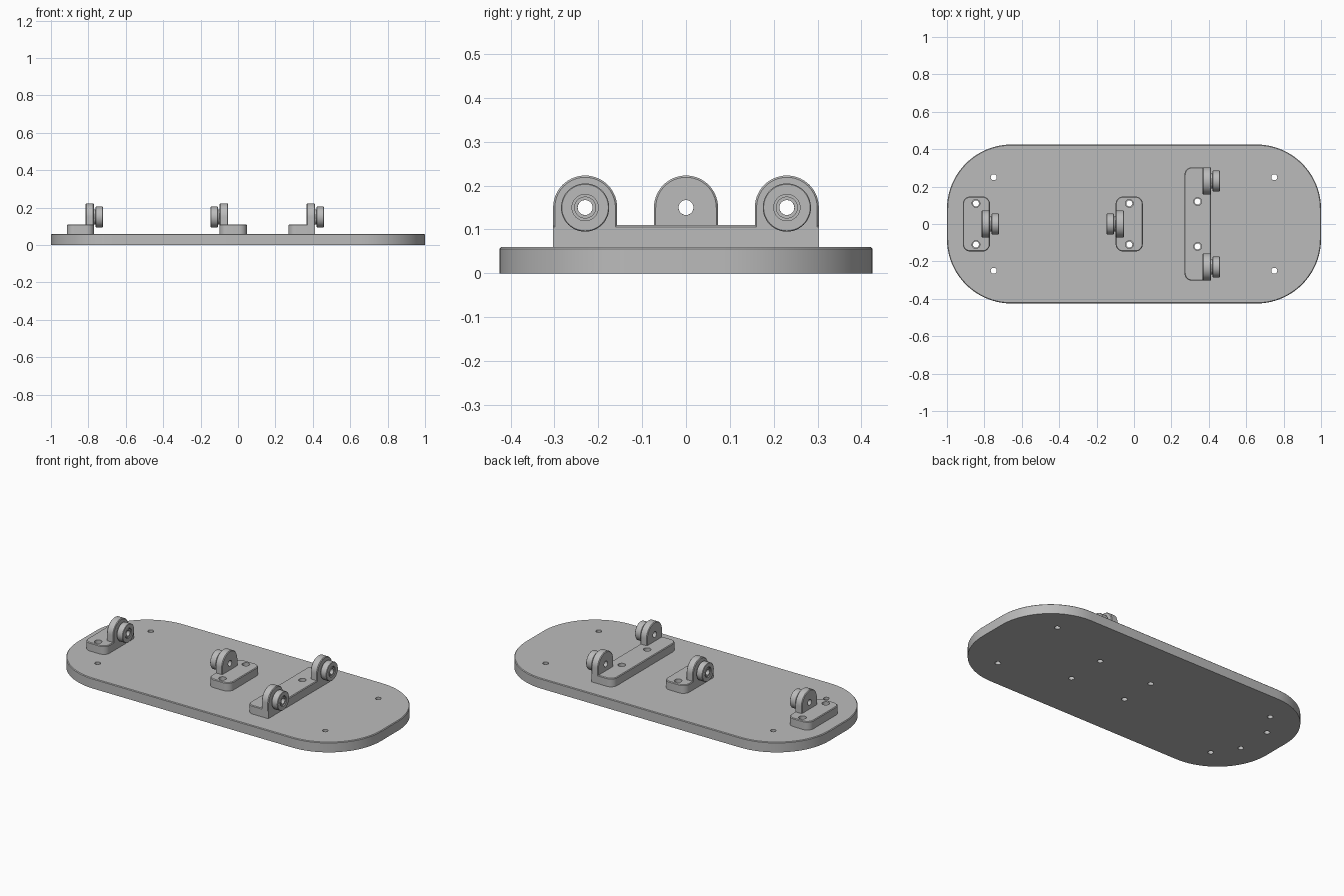
import bpy, bmesh, math
from mathutils import Matrix, Vector

cube = bpy.data.objects.get("Cube")
if cube:
    bpy.data.objects.remove(cube)

grey = bpy.data.materials.new("machined_grey")
grey.use_nodes = True
grey.diffuse_color = (0.5, 0.5, 0.5, 1)
grey.node_tree.nodes["Principled BSDF"].inputs["Base Color"].default_value = (0.5, 0.5, 0.5, 1)

PLATE_TOP, BASE_TOP, AXLE_Z = 0.06, 0.11, 0.15
TAB_R, TAB_W = 0.073, 0.045


def add_object(name, bm):
    bmesh.ops.recalc_face_normals(bm, faces=bm.faces)
    mesh = bpy.data.meshes.new(name)
    bm.to_mesh(mesh)
    bm.free()
    mesh.materials.append(grey)
    ob = bpy.data.objects.new(name, mesh)
    bpy.context.collection.objects.link(ob)
    return ob


def prism(name, outline, offset, depth, chamfer=0.004, both=False):
    """Extrude a closed 3D outline by a vector, chamfering its far rim (or both)."""
    bm = bmesh.new()
    depth = Vector(depth)
    start = Vector(offset)
    near = bm.faces.new([bm.verts.new(start + Vector(p)) for p in outline])
    ext = bmesh.ops.extrude_face_region(bm, geom=[near], use_keep_orig=True)["geom"]
    far = next(g for g in ext if isinstance(g, bmesh.types.BMFace))
    bmesh.ops.translate(bm, verts=far.verts[:], vec=depth)
    rim = list(far.edges) + (list(near.edges) if both else [])
    bmesh.ops.recalc_face_normals(bm, faces=bm.faces)
    bmesh.ops.bevel(bm, geom=rim, offset=chamfer, segments=1, affect='EDGES')
    return add_object(name, bm)


def rounded_rect(x0, x1, y0, y1, r_left, r_right, steps):
    pts = []
    corners = [(x1, y1, r_right), (x0, y1, r_left), (x0, y0, r_left), (x1, y0, r_right)]
    for i, (cx, cy, r) in enumerate(corners):
        sx, sy = (1 if cx == x1 else -1), (1 if cy == y1 else -1)
        for k in range(steps + 1 if r else 1):
            a = math.pi / 2 * (i + k / steps)
            px = cx - sx * r + r * math.cos(a)
            py = cy - sy * r + r * math.sin(a)
            pts.append((px, py, 0))
    return pts


def combine(target, other, operation):
    mod = target.modifiers.new("combine", 'BOOLEAN')
    mod.operation, mod.object, mod.solver = operation, other, 'EXACT'
    bpy.context.view_layer.objects.active = target
    bpy.ops.object.modifier_apply(modifier=mod.name)
    bpy.data.objects.remove(other)


def drill(target, centre, radius, length, axis='Z'):
    bm = bmesh.new()
    turn = Matrix.Rotation(math.pi / 2, 4, 'Y') if axis == 'X' else Matrix()
    bmesh.ops.create_cone(bm, cap_ends=True, segments=28, radius1=radius, radius2=radius,
                          depth=length, matrix=Matrix.Translation(centre) @ turn)
    cutter = add_object("drill_cutter", bm)
    cutter.hide_render = True
    combine(target, cutter, 'DIFFERENCE')


def smooth(ob):
    bpy.ops.object.select_all(action='DESELECT')
    ob.select_set(True)
    bpy.context.view_layer.objects.active = ob
    bpy.ops.object.shade_smooth_by_angle(angle=math.radians(25))


def roller(name, x, y, side):
    """Flanged bushing turned around the axle, open along its bore."""
    profile = [(0.017, 0), (0.04, 0), (0.04, 0.009), (0.053, 0.009), (0.055, 0.011),
               (0.055, 0.046), (0.053, 0.048), (0.03, 0.048), (0.03, 0.036),
               (0.025, 0.036), (0.025, 0.046), (0.017, 0.046)]
    bm = bmesh.new()
    verts = [bm.verts.new((x + side * d, y, AXLE_Z + r)) for r, d in profile]
    edges = [bm.edges.new((v, verts[(i + 1) % len(verts)])) for i, v in enumerate(verts)]
    bmesh.ops.spin(bm, geom=verts + edges, cent=(x, y, AXLE_Z), axis=(1, 0, 0),
                   angle=2 * math.pi, steps=48)
    bmesh.ops.remove_doubles(bm, verts=bm.verts, dist=1e-5)
    smooth(add_object(name, bm))


def bracket(name, outline, face_x, side, tab_ys, holes):
    """Foot with upright round-topped tabs; face_x is the side carrying the rollers."""
    body = prism(name, outline, (0, 0, PLATE_TOP), (0, 0, BASE_TOP - PLATE_TOP))
    for i, y in enumerate(tab_ys):
        arch = [(0, TAB_R * math.cos(math.pi * k / 28), AXLE_Z + TAB_R * math.sin(math.pi * k / 28))
                for k in range(29)]
        arch += [(0, -TAB_R, PLATE_TOP), (0, TAB_R, PLATE_TOP)]
        tab = prism("tab", arch, (face_x, y, 0), (-side * TAB_W, 0, 0), both=True)
        combine(body, tab, 'UNION')
        drill(body, (face_x, y, AXLE_Z), 0.017, 0.2, 'X')
        roller(f"{name}_roller_{i + 1}", face_x, y, side)
    for hx, hy in holes:
        drill(body, (hx, hy, BASE_TOP), 0.021, 0.2)
    smooth(body)


# Mounting holes under each bracket
right_holes = [(-0.845, s * 0.11) for s in (-1, 1)]
middle_holes = [(-0.025, s * 0.11) for s in (-1, 1)]
left_holes = [(0.34, s * 0.12) for s in (-1, 1)]
corner_holes = [(sx * 0.75, sy * 0.25) for sx in (-1, 1) for sy in (-1, 1)]

# Base plate
plate = prism("base_plate", rounded_rect(-1, 1, -0.425, 0.425, 0.345, 0.345, 20),
              (0, 0, 0), (0, 0, PLATE_TOP))
for hx, hy in corner_holes + right_holes + middle_holes + left_holes:
    drill(plate, (hx, hy, 0), 0.016, 0.4)
smooth(plate)

# Brackets with their rollers
bracket("right_bracket", rounded_rect(-0.915, -0.77, -0.147, 0.147, 0.04, 0.04, 8),
        -0.77, 1, [0], right_holes)
bracket("middle_bracket", rounded_rect(-0.098, 0.047, -0.147, 0.147, 0.04, 0.04, 8),
        -0.098, -1, [0], middle_holes)
bracket("double_bracket", rounded_rect(0.27, 0.412, -0.303, 0.303, 0.04, 0, 8),
        0.412, 1, [-0.23, 0.23], left_holes)
